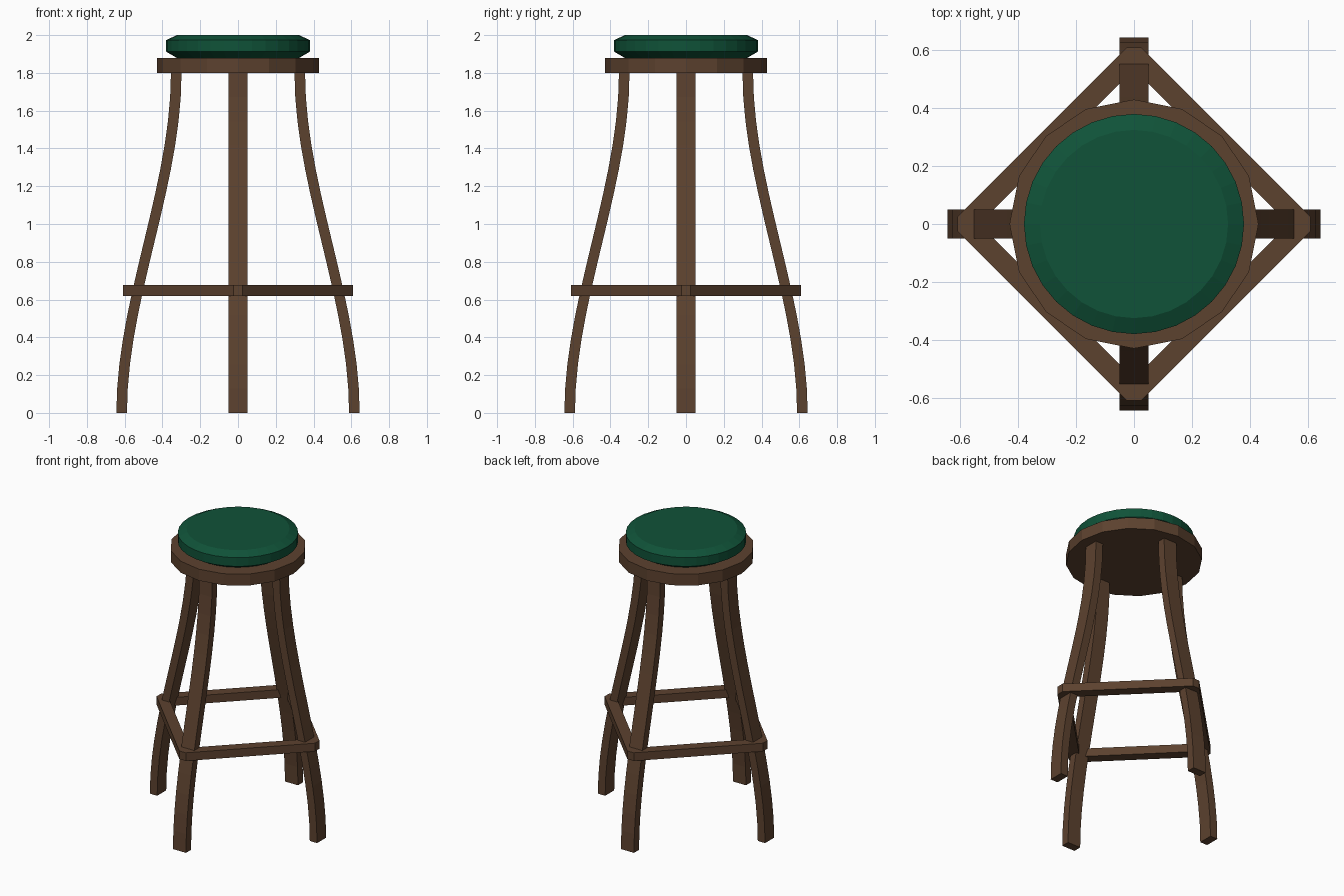
import bpy, bmesh, math

if "Cube" in bpy.data.objects:
    bpy.data.objects.remove(bpy.data.objects["Cube"])


def material(name, rgb):
    m = bpy.data.materials.new(name)
    m.diffuse_color = (*rgb, 1)
    m.use_nodes = True
    m.node_tree.nodes["Principled BSDF"].inputs["Base Color"].default_value = m.diffuse_color
    return m


wood = material("brown wood", (0.108, 0.054, 0.028))
green = material("green leather", (0.005, 0.085, 0.040))


def make_object(name, bm, mat):
    bmesh.ops.recalc_face_normals(bm, faces=bm.faces)
    mesh = bpy.data.meshes.new(name)
    bm.to_mesh(mesh)
    bm.free()
    mesh.materials.append(mat)
    ob = bpy.data.objects.new(name, mesh)
    bpy.context.collection.objects.link(ob)
    return ob


def skin(bm, rings, closed=False):
    """Join successive vertex rings with quads; cap the ends unless closed."""
    rings = [[bm.verts.new(p) for p in r] for r in rings]
    n = len(rings[0])
    pairs = list(zip(rings, rings[1:]))
    if closed:
        pairs.append((rings[-1], rings[0]))
    else:
        bm.faces.new(rings[0])
        bm.faces.new(rings[-1])
    for a, b in pairs:
        for i in range(n):
            j = (i + 1) % n
            bm.faces.new((a[i], a[j], b[j], b[i]))


def round_part(name, profile, sides, mat):
    bm = bmesh.new()
    skin(bm, [[(r * math.cos(2 * math.pi * i / sides),
                r * math.sin(2 * math.pi * i / sides), z)
               for i in range(sides)] for r, z in profile])
    return make_object(name, bm, mat)


# Seat board and padded cushion
round_part("seat_board", [(0.43, 1.80), (0.43, 1.88)], 16, wood)
round_part("cushion", [(0.325, 1.88), (0.38, 1.912), (0.38, 1.973), (0.325, 2.0)],
           32, green)

# Four S-curved legs, pointing along the axes
LEG_STEPS = 14
for k, name in enumerate(("right_leg", "back_leg", "left_leg", "front_leg")):
    c, s = round(math.cos(k * math.pi / 2)), round(math.sin(k * math.pi / 2))
    rings = []
    for i in range(LEG_STEPS + 1):
        t = i / LEG_STEPS
        r = 0.616 - 0.289 * (3 * t * t - 2 * t ** 3)
        ring = [(r - 0.028, -0.05), (r + 0.028, -0.05),
                (r + 0.028, 0.05), (r - 0.028, 0.05)]
        rings.append([(x * c - y * s, x * s + y * c, 1.8 * t) for x, y in ring])
    bm = bmesh.new()
    skin(bm, rings)
    make_object(name, bm, wood)

# Footrest: diamond frame with clipped corners
rings = []
for k in range(4):
    c, s = round(math.cos(k * math.pi / 2)), round(math.sin(k * math.pi / 2))
    for side in (-1, 1):
        section = [(0.61, 0.025 * side, 0.62), (0.61, 0.025 * side, 0.677),
                   (0.522, 0.012 * side, 0.677), (0.522, 0.012 * side, 0.62)]
        rings.append([(x * c - y * s, x * s + y * c, z) for x, y, z in section])
bm = bmesh.new()
skin(bm, rings, closed=True)
make_object("footrest_frame", bm, wood)
